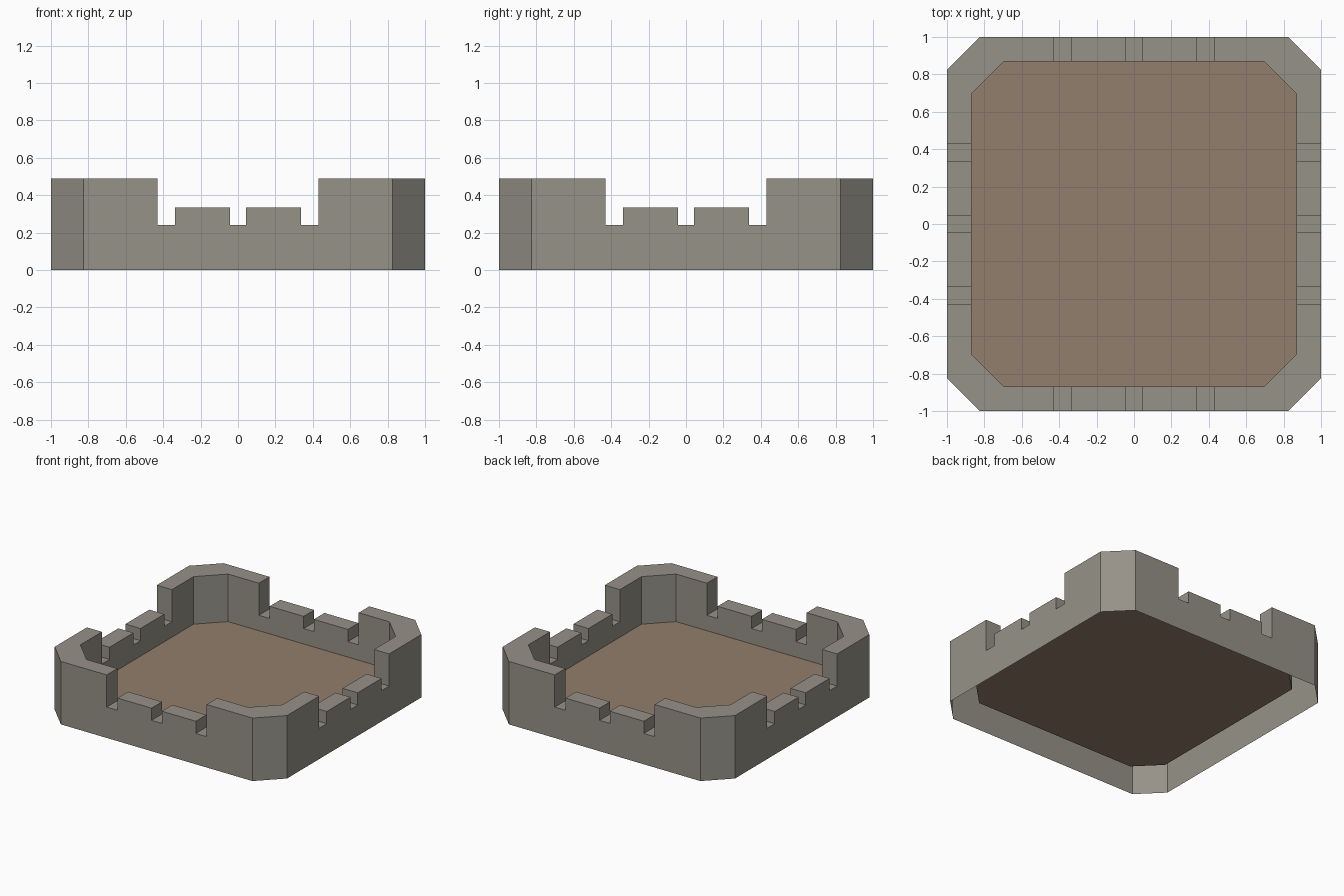
import bpy, bmesh, math
from mathutils import Vector, Matrix

if "Cube" in bpy.data.objects:
    bpy.data.objects.remove(bpy.data.objects["Cube"])

TOP, MERLON, SILL, FLOOR = 0.49, 0.335, 0.24, 0.12
OUT, OUT_C = 1.0, 0.825      # outer wall distance, start of its corner chamfer
INN, INN_C = 0.87, 0.695     # inner wall distance, start of its corner chamfer


def material(name, rgb):
    m = bpy.data.materials.new(name)
    m.diffuse_color = (*rgb, 1)
    m.use_nodes = True
    m.node_tree.nodes["Principled BSDF"].inputs["Base Color"].default_value = m.diffuse_color
    return m


def finish(bm, name, mat):
    mesh = bpy.data.meshes.new(name)
    bm.to_mesh(mesh)
    bm.free()
    mesh.materials.append(mat)
    ob = bpy.data.objects.new(name, mesh)
    bpy.context.collection.objects.link(ob)
    return ob


stone = material("grey stone", (0.305, 0.287, 0.246))
boards = material("brown floor", (0.287, 0.209, 0.150))

# Battlement outline of one side: left half, mirrored to the right
half = [(-0.43, TOP), (-0.43, SILL), (-0.337, SILL), (-0.337, MERLON),
        (-0.044, MERLON), (-0.044, SILL)]
steps = half + [(-u, z) for u, z in reversed(half)]


def side_line(dist, corner):
    pts = [(-corner, TOP)] + steps + [(corner, TOP)]
    return [Vector((u, -dist, z)) for u, z in pts]


# Hollow parapet wall, open underneath: one side and one corner, turned four times
bm = bmesh.new()
for k in range(4):
    rot = Matrix.Rotation(k * math.pi / 2, 3, 'Z')

    def face(*pts):
        bm.faces.new([bm.verts.new(rot @ Vector(p)) for p in pts])

    outer, inner = side_line(OUT, OUT_C), side_line(INN, INN_C)
    face((-OUT_C, -OUT, 0), (OUT_C, -OUT, 0), *reversed(outer))
    face((INN_C, -INN, FLOOR), (-INN_C, -INN, FLOOR), *inner)
    for i in range(len(outer) - 1):
        face(outer[i], outer[i + 1], inner[i + 1], inner[i])
    # chamfered corner
    face((OUT_C, -OUT, 0), (OUT, -OUT_C, 0), (OUT, -OUT_C, TOP), (OUT_C, -OUT, TOP))
    face((INN, -INN_C, FLOOR), (INN_C, -INN, FLOOR), (INN_C, -INN, TOP), (INN, -INN_C, TOP))
    face((OUT_C, -OUT, TOP), (OUT, -OUT_C, TOP), (INN, -INN_C, TOP), (INN_C, -INN, TOP))
bmesh.ops.remove_doubles(bm, verts=bm.verts, dist=0.0005)
finish(bm, "parapet_wall", stone)

# Floor deck filling the inner outline
bm = bmesh.new()
ring = []
for k in range(4):
    rot = Matrix.Rotation(k * math.pi / 2, 3, 'Z')
    ring += [bm.verts.new(rot @ Vector((u, -INN, FLOOR))) for u in (-INN_C, INN_C)]
bm.faces.new(ring)
finish(bm, "floor_deck", boards)
